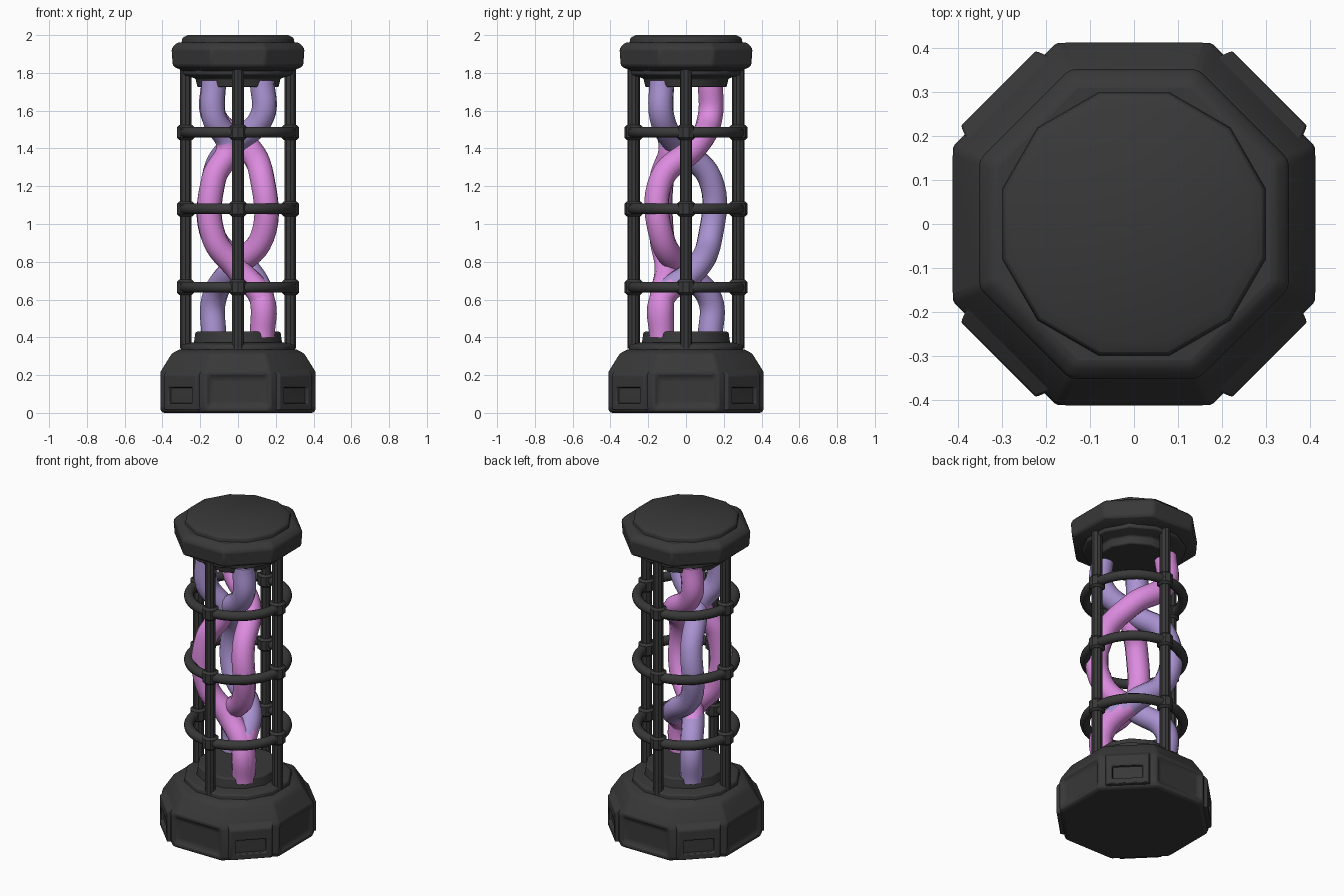
import bpy, bmesh, math
from mathutils import Matrix, Vector

if "Cube" in bpy.data.objects:
    bpy.data.objects.remove(bpy.data.objects["Cube"])


def material(name, color):
    m = bpy.data.materials.new(name)
    m.use_nodes = True
    m.diffuse_color = (*color, 1)
    bsdf = next(n for n in m.node_tree.nodes if n.type == 'BSDF_PRINCIPLED')
    bsdf.inputs["Base Color"].default_value = (*color, 1)
    bsdf.inputs["Roughness"].default_value = 0.7
    return m


DARK = material("charcoal", (0.04, 0.04, 0.04))
PINK = material("pink", (0.72, 0.26, 0.74))
LILAC = material("lilac", (0.40, 0.29, 0.64))


def finish(name, bm, mats=(DARK,), bevel=0, angle=35):
    bmesh.ops.recalc_face_normals(bm, faces=bm.faces)
    me = bpy.data.meshes.new(name)
    bm.to_mesh(me)
    bm.free()
    ob = bpy.data.objects.new(name, me)
    bpy.context.collection.objects.link(ob)
    for m in mats:
        me.materials.append(m)
    if bevel:
        mod = ob.modifiers.new("soft_edges", 'BEVEL')
        mod.width, mod.segments, mod.limit_method = bevel, 2, 'ANGLE'
    bpy.ops.object.select_all(action='DESELECT')
    ob.select_set(True)
    bpy.context.view_layer.objects.active = ob
    bpy.ops.object.shade_smooth_by_angle(angle=math.radians(angle))
    return ob


def turned(profile, sides):
    """Solid of stacked polygons; radii measured to the flats."""
    bm = bmesh.new()
    k = math.cos(math.pi / sides)
    rings = []
    for r, z in profile:
        angles = [(i + 0.5) * math.tau / sides for i in range(sides)]
        rings.append([bm.verts.new((r / k * math.cos(a), r / k * math.sin(a), z)) for a in angles])
    for lo, hi in zip(rings, rings[1:]):
        for i in range(sides):
            j = (i + 1) % sides
            bm.faces.new((lo[i], lo[j], hi[j], hi[i]))
    bm.faces.new(rings[0][::-1])
    bm.faces.new(rings[-1])
    bmesh.ops.recalc_face_normals(bm, faces=bm.faces)
    return bm


# Octagonal base with shallow panels on the four axis sides
bm = turned([(.40, 0), (.415, .02), (.415, .21), (.35, .315), (.31, .335)], 8)
panels = [f for f in bm.faces if abs(f.normal.z) < 0.1
          and max(abs(f.normal.x), abs(f.normal.y)) > 0.9 and f.calc_area() > 0.03]
bmesh.ops.inset_individual(bm, faces=panels, thickness=0.04, depth=-0.02)
finish("base", bm, bevel=0.012)
finish("base_collar", turned([(.305, .32), (.30, .36), (.25, .372)], 12), bevel=0.008)
finish("lower_socket", turned([(.235, .36), (.225, .43)], 12), bevel=0.008)

# Slotted lugs on the diagonal sides of the base
for i in range(4):
    bm = bmesh.new()
    bmesh.ops.create_cube(bm, size=1)
    for v in bm.verts:
        outer, high = v.co.x > 0, v.co.z > 0
        v.co = Vector((.435 if outer else .36, v.co.y * (.24 if outer else .30),
                       (.20 if outer else .27) if high else .015))
    bm.normal_update()
    front = [f for f in bm.faces if f.normal.x > 0.9]
    bmesh.ops.inset_individual(bm, faces=front, thickness=0.045, depth=0)
    for v in front[0].verts:
        v.co.z = .135 if v.co.z > .1 else .05
    bmesh.ops.inset_individual(bm, faces=front, thickness=0.008, depth=-0.05)
    bm.transform(Matrix.Rotation(math.pi / 4 + i * math.pi / 2, 4, 'Z'))
    finish("base_lug", bm, bevel=0.006)

# Cap with a raised disc and the socket beneath it
finish("cap", turned([(.29, 1.81), (.345, 1.835), (.352, 1.93), (.32, 1.962)], 8), bevel=0.012)
finish("cap_disc", turned([(.30, 1.95), (.295, 1.985), (.265, 2.0)], 12), bevel=0.006)
finish("upper_socket", turned([(.215, 1.725), (.225, 1.77), (.29, 1.79), (.29, 1.83)], 12), bevel=0.006)

# Upright rods of the cage with a collar at each hoop
HOOPS = (.665, 1.08, 1.485)
for i in range(4):
    a = i * math.pi / 2
    spot = Matrix.Translation((.277 * math.cos(a), .277 * math.sin(a), 0))
    bm = turned([(.031, .34), (.031, 1.83)], 10)
    bm.transform(spot)
    finish("cage_rod", bm)
    for z in HOOPS:
        bm = turned([(.034, z - .04), (.046, z - .028), (.046, z + .028), (.034, z + .04)], 10)
        bm.transform(spot)
        finish("rod_collar", bm)

# Hoops around the cage
for z in HOOPS:
    bpy.ops.mesh.primitive_torus_add(location=(0, 0, z), major_radius=.282, minor_radius=.029,
                                     major_segments=40, minor_segments=10)
    hoop = bpy.context.object
    hoop.name = "cage_hoop"
    hoop.data.materials.append(DARK)
    bpy.ops.object.shade_smooth_by_angle(angle=math.radians(50))


# Twisted strands inside the cage
def strand(name, points, below, above, split):
    cu = bpy.data.curves.new(name + "_path", 'CURVE')
    cu.dimensions, cu.bevel_depth, cu.bevel_resolution = '3D', .066, 4
    cu.resolution_u, cu.use_fill_caps = 8, True
    sp = cu.splines.new('BEZIER')
    sp.bezier_points.add(len(points) - 1)
    for bp, p in zip(sp.bezier_points, points):
        bp.co = p
        bp.handle_left_type = bp.handle_right_type = 'AUTO'
    helper = bpy.data.objects.new(name + "_path", cu)
    bpy.context.collection.objects.link(helper)
    bpy.context.view_layer.update()
    me = bpy.data.meshes.new_from_object(helper.evaluated_get(bpy.context.evaluated_depsgraph_get()))
    bpy.data.objects.remove(helper)
    bm = bmesh.new()
    bm.from_mesh(me)
    bmesh.ops.remove_doubles(bm, verts=bm.verts, dist=0.0001)
    for f in bm.faces:
        f.material_index = int(f.calc_center_median().z > split)
    bpy.data.meshes.remove(me)
    finish(name, bm, (below, above), angle=50)


def path(corners, crossings):
    """Straight run at each corner, joined through the two crossings."""
    runs = ((.40, .60), (.93, 1.24), (1.57, 1.76))
    pts = []
    for n, ((x, y), run) in enumerate(zip(corners, runs)):
        pts += [(x, y, z) for z in run]
        if n < 2:
            pts.append((*crossings[n], (.76, 1.41)[n]))
    return pts


FR, BL, FL = (.128, -.128), (-.128, .128), (-.128, -.128)
strand("strand_outer", path((FR, BL, FR), ((.05, .05), (-.04, -.04))), PINK, LILAC, .70)
strand("strand_inner", path((BL, FR, BL), ((-.03, -.02), (.05, .05))), LILAC, PINK, .76)
strand("strand_front", path((FR, FL, FL), ((.0, -.10), (-.05, -.08))), PINK, LILAC, 1.42)
